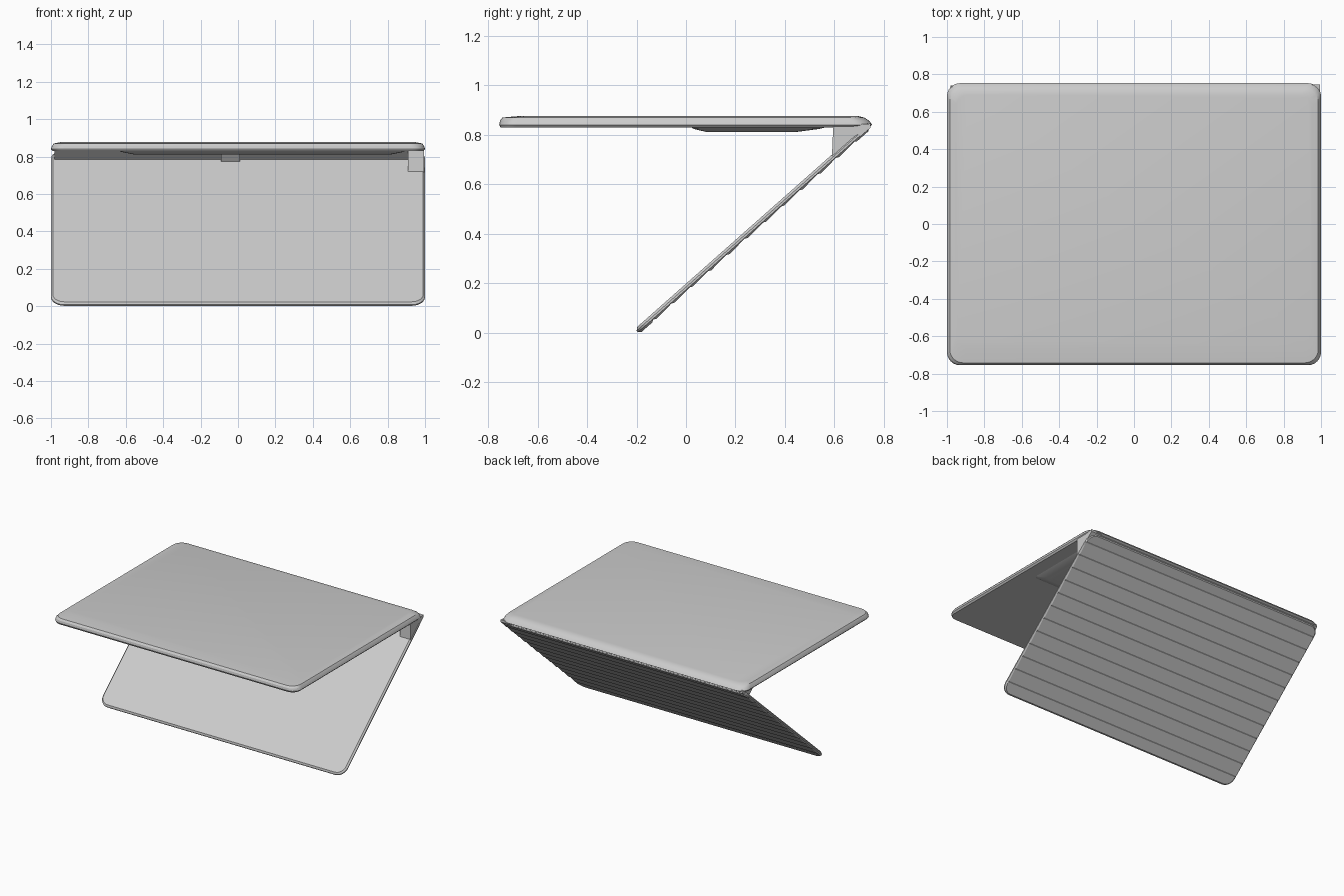
import bpy, bmesh, math
from mathutils import Matrix, Vector

if "Cube" in bpy.data.objects:
    bpy.data.objects.remove(bpy.data.objects["Cube"])


def finish(name, bm, smooth=True):
    bmesh.ops.recalc_face_normals(bm, faces=bm.faces)
    me = bpy.data.meshes.new(name)
    bm.to_mesh(me)
    bm.free()
    ob = bpy.data.objects.new(name, me)
    bpy.context.collection.objects.link(ob)
    if smooth:
        bpy.context.view_layer.objects.active = ob
        ob.select_set(True)
        bpy.ops.object.shade_smooth_by_angle(angle=math.radians(25))
        ob.select_set(False)
    return ob


def rounded_rect(x0, x1, y0, y1, r, seg=6):
    pts = []
    corners = [(x1 - r, y1 - r), (x0 + r, y1 - r), (x0 + r, y0 + r), (x1 - r, y0 + r)]
    for i, (cx, cy) in enumerate(corners):
        for k in range(seg + 1):
            a = math.pi / 2 * (i + k / seg)
            pts.append((cx + r * math.cos(a), cy + r * math.sin(a)))
    return pts


def slab(layers):
    """Loft rounded rectangles; each layer is x0, x1, y0, y1, radius, z."""
    bm = bmesh.new()
    rings = []
    for *rect, z in layers:
        rings.append([bm.verts.new((x, y, z)) for x, y in rounded_rect(*rect)])
    n = len(rings[0])
    for a, b in zip(rings, rings[1:]):
        for i in range(n):
            bm.faces.new((a[i], a[(i + 1) % n], b[(i + 1) % n], b[i]))
    bm.faces.new(rings[0][::-1])
    bm.faces.new(rings[-1])
    return bm


def prism(name, profile, x0, x1):
    """Extrude a y/z profile along x."""
    bm = bmesh.new()
    a = [bm.verts.new((x0, y, z)) for y, z in profile]
    b = [bm.verts.new((x1, y, z)) for y, z in profile]
    n = len(a)
    for i in range(n):
        bm.faces.new((a[i], a[(i + 1) % n], b[(i + 1) % n], b[i]))
    bm.faces.new(a)
    bm.faces.new(b)
    return finish(name, bm, False)


# Horizontal base half, with a back edge that tapers to a blunt point
finish("base", slab([
    (-0.99, 0.99, -0.75, 0.735, 0.06, 0.829),
    (-1.0, 1.0, -0.755, 0.753, 0.07, 0.840),
    (-0.995, 0.995, -0.752, 0.74, 0.07, 0.857),
    (-0.985, 0.985, -0.742, 0.72, 0.07, 0.870),
    (-0.95, 0.95, -0.66, 0.69, 0.06, 0.877),
]))

# Shallow bulge under the base
finish("underside_bulge", slab([
    (-0.64, 0.90, 0.02, 0.57, 0.03, 0.832),
    (-0.62, 0.88, 0.03, 0.54, 0.03, 0.824),
    (-0.56, 0.82, 0.08, 0.45, 0.03, 0.812),
]))

# Sloping screen half: flat slab cut into strips with a shallow shingle relief
L = 1.245
bm = slab([
    (-0.99, 0.99, 0.010, L - 0.01, 0.06, 0.002),
    (-1.0, 1.0, 0.0, L, 0.07, 0.011),
    (-1.0, 1.0, 0.0, L, 0.07, 0.019),
    (-0.99, 0.99, 0.012, L - 0.01, 0.06, 0.029),
])
strips = 11
step = (L - 0.16) / strips
for i in range(strips + 1):
    for off in (0.0, 0.012):
        bmesh.ops.bisect_plane(bm, geom=bm.verts[:] + bm.edges[:] + bm.faces[:],
                               plane_co=(0, 0.08 + i * step + off, 0), plane_no=(0, 1, 0))
for v in bm.verts:
    t = (v.co.y - 0.08) / step
    if -0.01 < t < strips + 0.01 and v.co.z < 0.005 and abs(t - round(t)) < 0.01:
        v.co.z += 0.006
ang = math.radians(41.5)
bm.transform(Matrix.Translation(Vector((0, -0.187, -0.006))) @ Matrix.Rotation(ang, 4, 'X'))
finish("screen_lid", bm)

# Hinge: long bar, centre spacer and end bracket
prism("hinge_bar", [(0.61, 0.832), (0.675, 0.77), (0.74, 0.825), (0.735, 0.845)], -0.98, 0.98)
prism("hinge_spacer", [(0.62, 0.832), (0.62, 0.815), (0.655, 0.765), (0.70, 0.80), (0.70, 0.832)], -0.09, 0.01)
prism("hinge_bracket", [(0.595, 0.835), (0.59, 0.715), (0.61, 0.71), (0.745, 0.828), (0.745, 0.845)], 0.91, 0.995)
